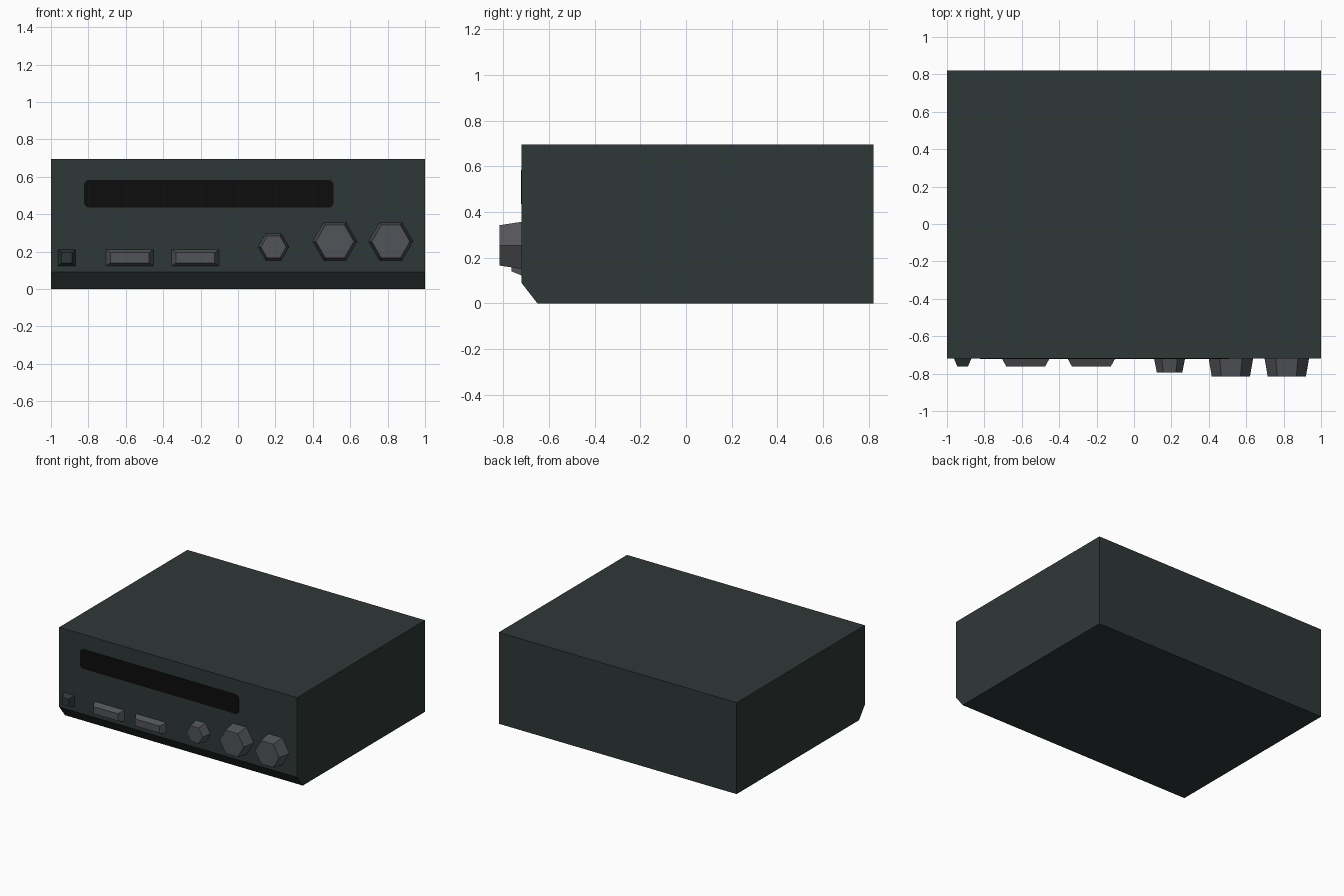
import bpy, bmesh, math

if "Cube" in bpy.data.objects:
    bpy.data.objects.remove(bpy.data.objects["Cube"])

FRONT = -0.72


def material(name, rgb):
    m = bpy.data.materials.new(name)
    m.diffuse_color = (*rgb, 1)
    m.use_nodes = True
    m.node_tree.nodes["Principled BSDF"].inputs["Base Color"].default_value = m.diffuse_color
    return m


CASE = material("dark green grey", (0.028, 0.039, 0.038))
GREY = material("control grey", (0.085, 0.088, 0.098))
BLACK = material("display black", (0.004, 0.004, 0.004))


def loft(name, a, b, mat):
    """Closed solid between two matching outlines of 3D points."""
    bm = bmesh.new()
    va = [bm.verts.new(p) for p in a]
    vb = [bm.verts.new(p) for p in b]
    bm.faces.new(va)
    bm.faces.new(vb[::-1])
    n = len(va)
    for i in range(n):
        j = (i + 1) % n
        bm.faces.new((va[i], va[j], vb[j], vb[i]))
    bmesh.ops.recalc_face_normals(bm, faces=bm.faces)
    mesh = bpy.data.meshes.new(name)
    bm.to_mesh(mesh)
    bm.free()
    mesh.materials.append(mat)
    ob = bpy.data.objects.new(name, mesh)
    bpy.context.collection.objects.link(ob)
    return ob


def rect(x, z, hx, hz, y):
    return [(x + sx * hx, y, z + sz * hz)
            for sx, sz in ((-1, -1), (1, -1), (1, 1), (-1, 1))]


def hexagon(x, z, r, y):
    return [(x + r * math.cos(i * math.pi / 3), y, z + r * math.sin(i * math.pi / 3))
            for i in range(6)]


def rounded(x0, x1, z0, z1, r, y, steps=4):
    pts = []
    corners = ((x1 - r, z1 - r), (x0 + r, z1 - r), (x0 + r, z0 + r), (x1 - r, z0 + r))
    for k, (cx, cz) in enumerate(corners):
        for s in range(steps + 1):
            t = (k + s / steps) * math.pi / 2
            pts.append((cx + r * math.cos(t), y, cz + r * math.sin(t)))
    return pts


# Case with a chamfered lower front edge
profile = [(-0.65, 0), (0.82, 0), (0.82, 0.695), (FRONT, 0.695), (FRONT, 0.09)]
loft("case", [(-1, y, z) for y, z in profile], [(1, y, z) for y, z in profile], CASE)

# Display window
loft("display", rounded(-0.823, 0.511, 0.435, 0.583, 0.027, FRONT + 0.002),
     rounded(-0.823, 0.511, 0.435, 0.583, 0.027, FRONT - 0.003), BLACK)

# Push buttons, tapered toward the front
for name, x, hx, inset, mat in (("power_button", -0.916, 0.047, 0.019, CASE),
                                ("left_button", -0.579, 0.128, 0.025, GREY),
                                ("right_button", -0.228, 0.128, 0.025, GREY)):
    loft(name, rect(x, 0.167, hx, 0.045, FRONT + 0.002),
         rect(x, 0.167, hx - inset, 0.027, -0.763), mat)

# Six-sided tapered knobs
for name, x, z, r0, r1, y in (("small_knob", 0.19, 0.225, 0.083, 0.068, -0.793),
                              ("middle_knob", 0.518, 0.254, 0.119, 0.102, -0.816),
                              ("right_knob", 0.817, 0.254, 0.119, 0.102, -0.816)):
    loft(name, hexagon(x, z, r0, FRONT + 0.002), hexagon(x, z, r1, y), GREY)
